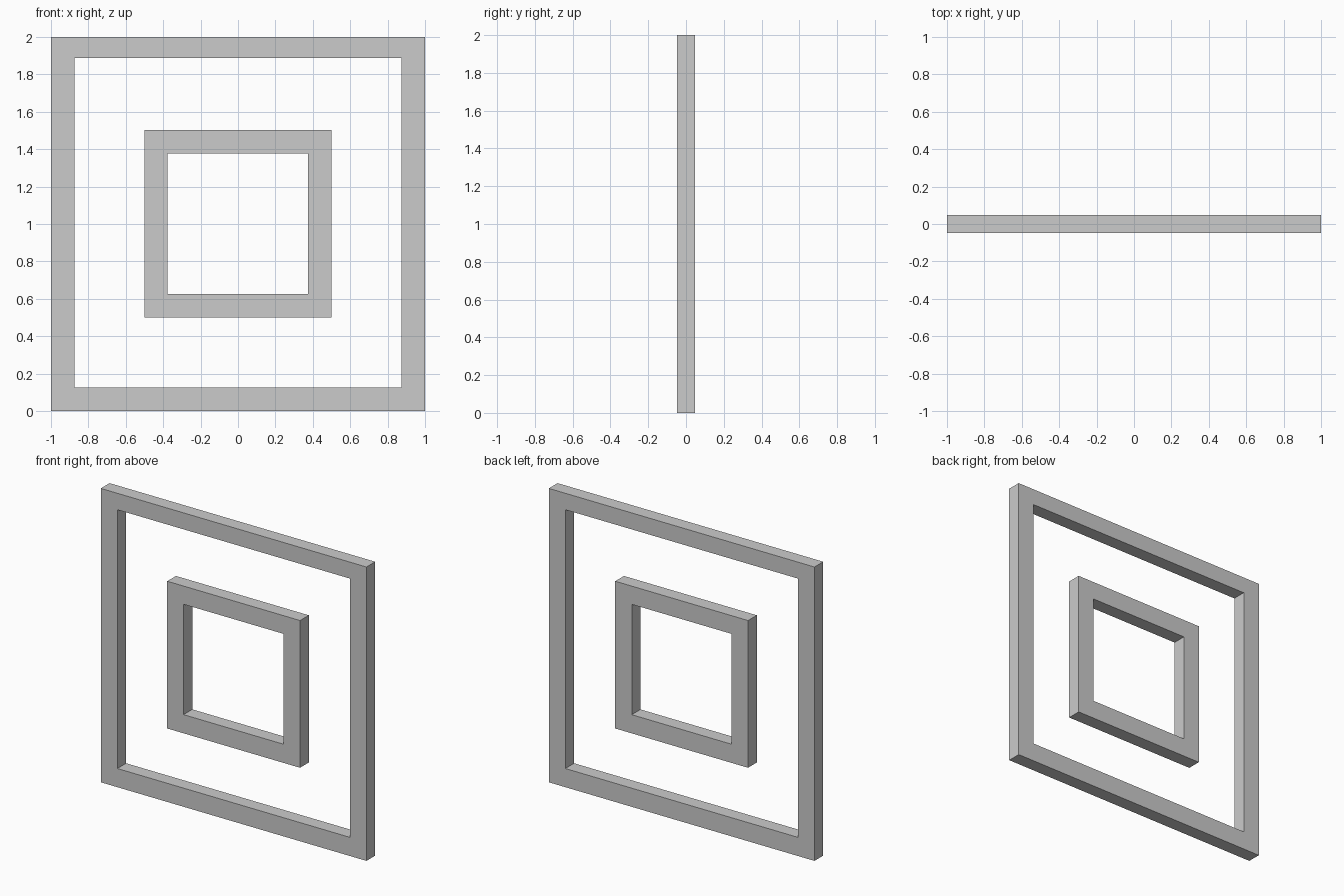
import bpy, bmesh

if "Cube" in bpy.data.objects:
    bpy.data.objects.remove(bpy.data.objects["Cube"])

DEPTH = 0.094  # shared thickness of both frames

grey = bpy.data.materials.new("light_grey")
grey.diffuse_color = (0.6, 0.6, 0.6, 1.0)
grey.use_nodes = True
grey.node_tree.nodes["Principled BSDF"].inputs["Base Color"].default_value = grey.diffuse_color


def frame(name, outer, inner):
    """Flat rectangular ring; outer/inner are (x0, x1, z0, z1), extruded along y."""
    def corners(r):
        x0, x1, z0, z1 = r
        return [(x0, z0), (x1, z0), (x1, z1), (x0, z1)]

    bm = bmesh.new()
    out, inn = ([bm.verts.new((x, -DEPTH / 2, z)) for x, z in corners(r)]
                for r in (outer, inner))
    for i in range(4):
        j = (i + 1) % 4
        bm.faces.new((out[i], out[j], inn[j], inn[i]))
    # keep the front faces and extrude a back copy
    res = bmesh.ops.extrude_face_region(bm, geom=bm.faces[:], use_keep_orig=True)
    moved = [v for v in res["geom"] if isinstance(v, bmesh.types.BMVert)]
    bmesh.ops.translate(bm, vec=(0, DEPTH, 0), verts=moved)
    bmesh.ops.recalc_face_normals(bm, faces=bm.faces[:])

    mesh = bpy.data.meshes.new(name)
    bm.to_mesh(mesh)
    bm.free()
    mesh.materials.append(grey)
    obj = bpy.data.objects.new(name, mesh)
    bpy.context.collection.objects.link(obj)
    return obj


# large border, slightly thinner along the top
frame("outer_frame", (-1, 1, 0, 2), (-0.875, 0.875, 0.127, 1.888))
# small floating frame in the middle
frame("inner_frame", (-0.5, 0.5, 0.5, 1.502), (-0.377, 0.375, 0.627, 1.378))
